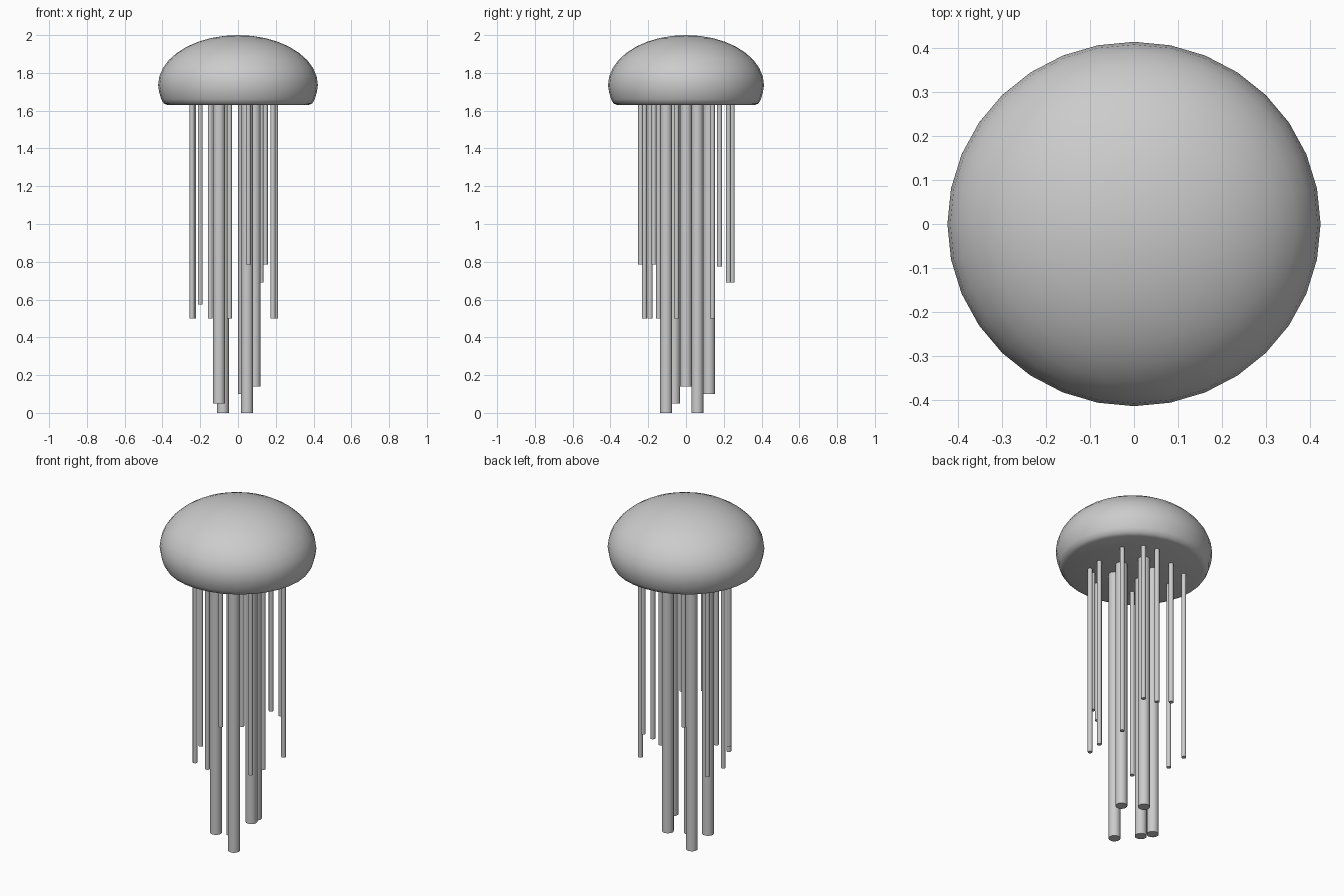
import bpy, bmesh, math

if "Cube" in bpy.data.objects:
    bpy.data.objects.remove(bpy.data.objects["Cube"])

BASE = 1.63  # flat underside of the bell


def finish(bm, name, angle):
    bmesh.ops.recalc_face_normals(bm, faces=bm.faces)
    mesh = bpy.data.meshes.new(name)
    bm.to_mesh(mesh)
    bm.free()
    ob = bpy.data.objects.new(name, mesh)
    bpy.context.collection.objects.link(ob)
    bpy.ops.object.select_all(action='DESELECT')
    ob.select_set(True)
    bpy.context.view_layer.objects.active = ob
    bpy.ops.object.shade_smooth_by_angle(angle=math.radians(angle))
    return ob


# Bell: half-ellipse dome, tucked rim and flat underside, lathed in 32 steps
profile = [(math.sin(t), 1.735 + 0.265 * math.cos(t))
           for t in (math.pi / 2 * i / 9 for i in range(10))]
profile += [(0.985, 1.695), (0.96, 1.66), (0.93, 1.638), (0.88, BASE), (0, BASE)]
bm = bmesh.new()
verts = [bm.verts.new((0.423 * r, 0, z)) for r, z in profile]
edges = [bm.edges.new(pair) for pair in zip(verts, verts[1:])]
bmesh.ops.spin(bm, geom=verts + edges, cent=(0, 0, 0), axis=(0, 0, 1),
               angle=math.tau, steps=32)
bmesh.ops.remove_doubles(bm, verts=bm.verts, dist=0.0005)
bmesh.ops.scale(bm, vec=(1, 0.413 / 0.423, 1), verts=bm.verts)
finish(bm, "bell", 50)


# Hanging strand from the underside of the bell down to z
def strand(name, x, y, z, radius, sides):
    bm = bmesh.new()
    bmesh.ops.create_cone(bm, cap_ends=True, segments=sides,
                          radius1=radius, radius2=radius, depth=BASE + 0.01 - z)
    bmesh.ops.translate(bm, vec=(x, y, (BASE + 0.01 + z) / 2), verts=bm.verts)
    finish(bm, name, 50)


# Five thick inner arms
arms = [(0.088, 0, 0.14), (0.033, 0.122, 0.10), (-0.08, 0.06, 0),
        (-0.10, -0.063, 0.05), (0.048, -0.105, 0)]
for i, (x, y, z) in enumerate(arms):
    strand(f"inner_arm_{i + 1}", x, y, z, 0.032, 16)

# Ring of thin outer tentacles
tentacles = [(0.20, -0.05, 0.5), (0.185, -0.145, 0.5), (0.145, -0.17, 0.785),
             (0.055, -0.24, 0.785), (-0.045, -0.22, 0.5), (-0.147, -0.19, 0.5),
             (-0.20, -0.115, 0.575), (-0.243, 0, 0.5), (-0.235, 0.135, 0.5),
             (-0.11, 0.178, 0.775), (0.045, 0.245, 0.69), (0.122, 0.225, 0.69),
             (0.20, 0.14, 0.5)]
for i, (x, y, z) in enumerate(tentacles):
    strand(f"tentacle_{i + 1}", x, y, z, 0.013, 12)
